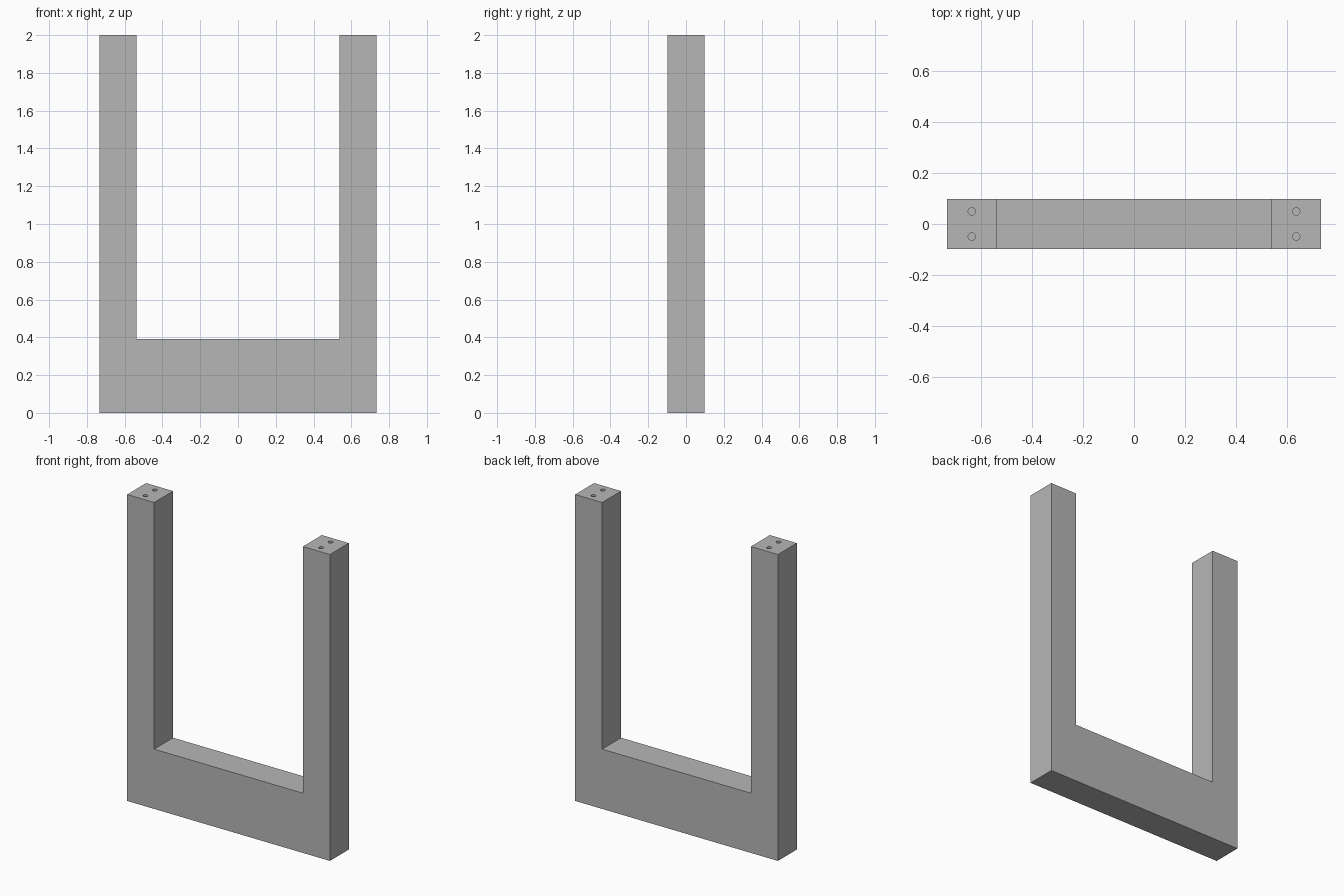
import bpy, bmesh

if "Cube" in bpy.data.objects:
    bpy.data.objects.remove(bpy.data.objects["Cube"])

W, INNER, D, BASE, H = 0.732, 0.537, 0.0976, 0.39, 2.0   # half width, half opening, half depth, base and total height
HOLE_X, HOLE_Y, HOLE_R, HOLE_DEPTH = (W + INNER) / 2, 0.049, 0.0146, 0.1

grey = bpy.data.materials.new("grey")
grey.diffuse_color = (0.47, 0.47, 0.47, 1)
grey.use_nodes = True
grey.node_tree.nodes["Principled BSDF"].inputs["Base Color"].default_value = grey.diffuse_color


def make_object(name, bm):
    bmesh.ops.recalc_face_normals(bm, faces=bm.faces[:])
    mesh = bpy.data.meshes.new(name)
    bm.to_mesh(mesh)
    bm.free()
    mesh.materials.append(grey)
    obj = bpy.data.objects.new(name, mesh)
    bpy.context.collection.objects.link(obj)
    return obj


# U-shaped frame: front profile extruded through its depth
profile = [(-W, 0), (W, 0), (W, H), (INNER, H), (INNER, BASE),
           (-INNER, BASE), (-INNER, H), (-W, H)]
bm = bmesh.new()
face = bm.faces.new([bm.verts.new((x, -D, z)) for x, z in profile])
ext = bmesh.ops.extrude_face_region(bm, geom=[face])
bmesh.ops.translate(bm, vec=(0, 2 * D, 0),
                    verts=[v for v in ext["geom"] if isinstance(v, bmesh.types.BMVert)])
frame = make_object("u_frame", bm)

# Two screw holes in the top of each post
bm = bmesh.new()
for x in (-HOLE_X, HOLE_X):
    for y in (-HOLE_Y, HOLE_Y):
        cyl = bmesh.ops.create_cone(bm, cap_ends=True, segments=32, radius1=HOLE_R,
                                    radius2=HOLE_R, depth=2 * HOLE_DEPTH)
        bmesh.ops.translate(bm, vec=(x, y, H), verts=cyl["verts"])
cutter = make_object("screw_hole_cutter", bm)
cutter.hide_render = True
cutter.hide_set(True)

cut = frame.modifiers.new("screw_holes", "BOOLEAN")
cut.operation = "DIFFERENCE"
cut.solver = "EXACT"
cut.object = cutter

# Apply the cut, then smooth only the round hole walls
bpy.context.view_layer.objects.active = frame
frame.select_set(True)
bpy.ops.object.modifier_apply(modifier=cut.name)
bpy.data.objects.remove(cutter)
bpy.ops.object.shade_smooth_by_angle()
